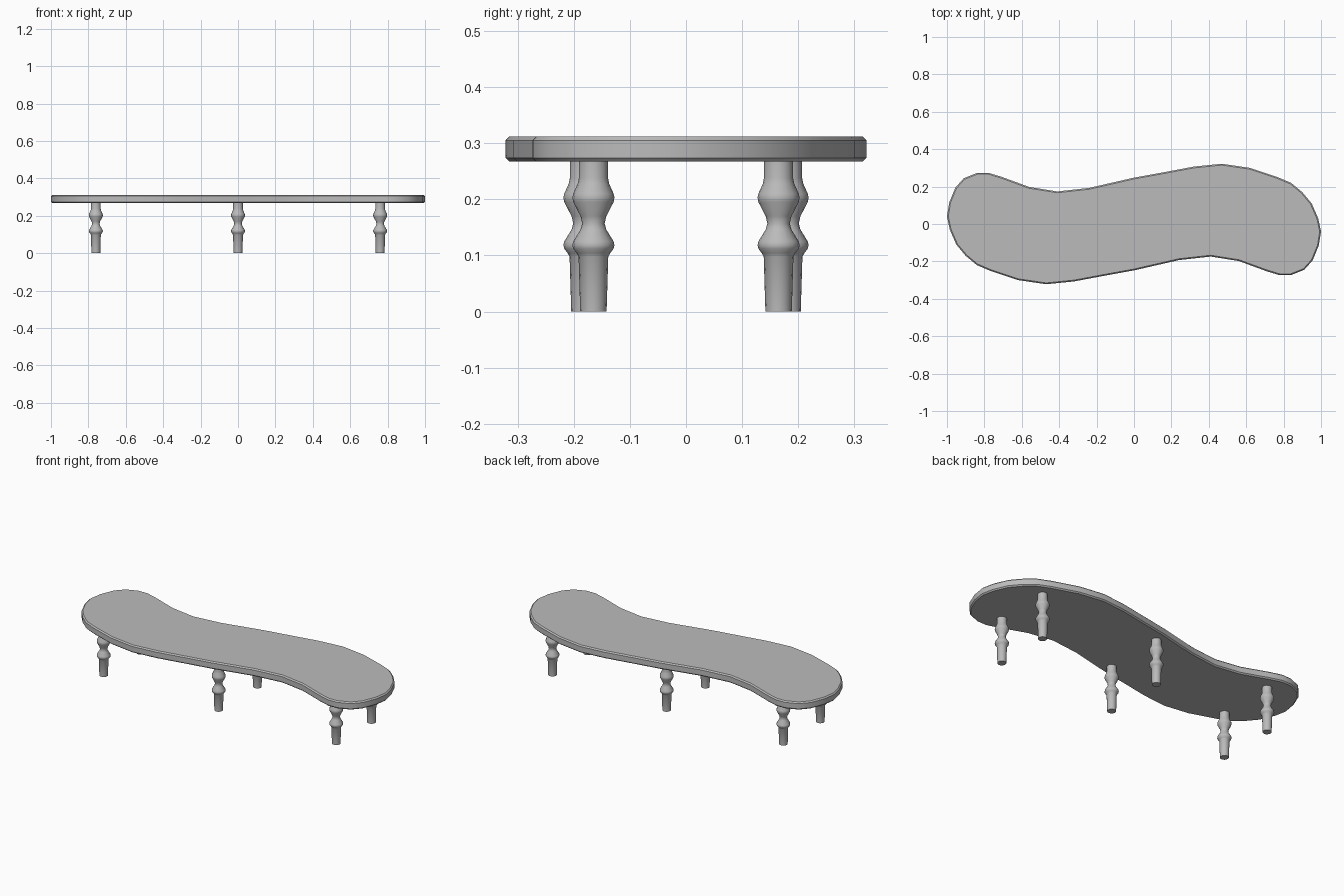
import bpy, bmesh, math

cube = bpy.data.objects.get("Cube")
if cube:
    bpy.data.objects.remove(cube, do_unlink=True)

# One neutral grey for the whole bench
grey = bpy.data.materials.new("plain_grey")
grey.use_nodes = True
colour = (0.5, 0.5, 0.5, 1)
grey.diffuse_color = colour
grey.node_tree.nodes["Principled BSDF"].inputs["Base Color"].default_value = colour


def make_object(name, bm, location=(0, 0, 0)):
    bmesh.ops.recalc_face_normals(bm, faces=bm.faces)
    mesh = bpy.data.meshes.new(name)
    bm.to_mesh(mesh)
    bm.free()
    mesh.materials.append(grey)
    obj = bpy.data.objects.new(name, mesh)
    obj.location = location
    bpy.context.collection.objects.link(obj)
    bpy.ops.object.select_all(action='DESELECT')
    obj.select_set(True)
    bpy.context.view_layer.objects.active = obj
    bpy.ops.object.shade_smooth_by_angle(angle=math.radians(30))
    return obj


def loft(rings):
    """Join equal rings of points with quads and cap both ends."""
    bm = bmesh.new()
    loops = [[bm.verts.new(p) for p in ring] for ring in rings]
    n = len(loops[0])
    for low, high in zip(loops, loops[1:]):
        for i in range(n):
            j = (i + 1) % n
            bm.faces.new((low[i], low[j], high[j], high[i]))
    bm.faces.new(loops[0][::-1])
    bm.faces.new(loops[-1])
    return bm


# Wavy top: half the outline, repeated by a half turn, with chamfered rims
half = [(1, -.04), (.985, .03), (.95, .11), (.9, .17), (.84, .22), (.77, .25),
        (.62, .3), (.47, .322), (.32, .307), (.16, .277), (0, .248),
        (-.24, .193), (-.41, .174), (-.56, .198), (-.71, .253), (-.78, .274),
        (-.84, .273), (-.91, .245), (-.955, .195), (-.988, .115)]
outline = half + [(-x, -y) for x, y in half]


def inset_ring(inset, z):
    ring = []
    for i, (x, y) in enumerate(outline):
        ax, ay = outline[i - 1]
        bx, by = outline[(i + 1) % len(outline)]
        tx, ty = bx - ax, by - ay
        length = math.hypot(tx, ty)
        ring.append((x - ty / length * inset, y + tx / length * inset, z))
    return ring


chamfer, bottom, top = .007, .267, .312
make_object("bench_top", loft([
    inset_ring(chamfer, bottom), inset_ring(0, bottom + chamfer),
    inset_ring(0, top - chamfer), inset_ring(chamfer, top)]))

# Turned legs: radius and height profile with two rounded beads
profile = [(.0235, 0), (.0265, .098), (.03, .104), (.036, .112), (.0375, .118),
           (.036, .125), (.023, .146), (.02, .157), (.023, .17),
           (.036, .195), (.0375, .203), (.036, .21), (.028, .228),
           (.026, .238), (.026, .27)]
sides = 16


def leg_ring(radius, z):
    angles = [math.tau * i / sides for i in range(sides)]
    return [(radius * math.cos(a), radius * math.sin(a), z) for a in angles]


# Three pairs of legs; the spread changes slightly along the bench
for place, x, spread in (("left", .76, .165), ("middle", 0, .181), ("right", -.76, .173)):
    for end, sign in (("front", -1), ("back", 1)):
        legs = loft([leg_ring(r, z) for r, z in profile])
        make_object(f"{end}_{place}_leg", legs, (x, sign * spread, 0))
